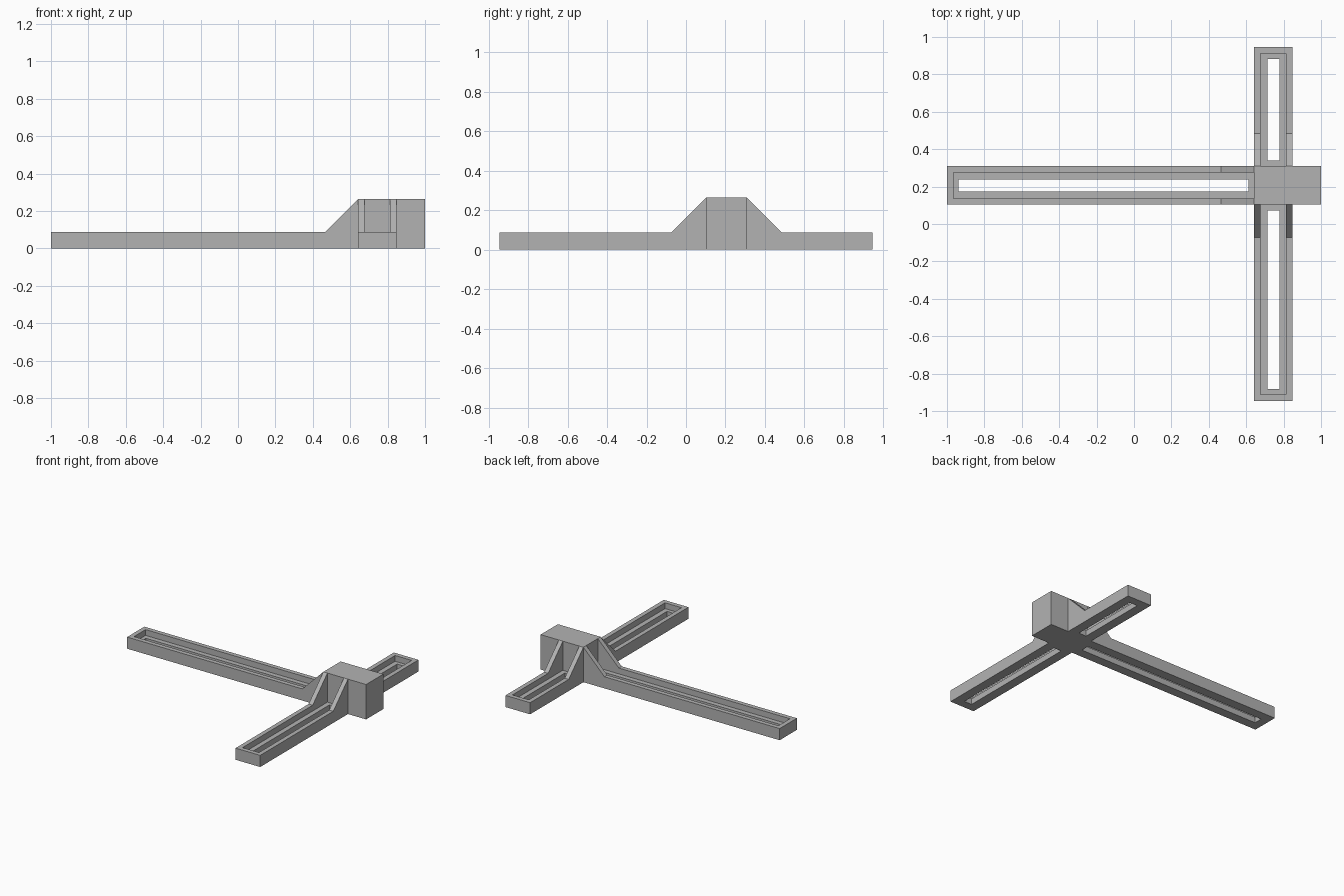
import bpy, bmesh
from math import radians
from mathutils import Matrix, Vector

cube = bpy.data.objects.get("Cube")
if cube:
    bpy.data.objects.remove(cube, do_unlink=True)

grey = bpy.data.materials.new("plain grey")
grey.use_nodes = True
COLOUR = (0.45, 0.45, 0.45, 1)
grey.diffuse_color = COLOUR
grey.node_tree.nodes["Principled BSDF"].inputs["Base Color"].default_value = COLOUR

WIDTH, LOW, HIGH = 0.206, 0.088, 0.264    # arm width, arm height, hub height
RAMP, WALL, FLOOR = 0.176, 0.034, 0.044   # gusset run, rail thickness, ledge height
SLOT = 0.064                              # width of the through slot
HUB_X, HUB_Y = 0.642, 0.103               # hub corner


def prism(name, profile, width, matrix=Matrix()):
    """Extrude an (along, up) profile symmetrically across the width."""
    bm = bmesh.new()
    face = bm.faces.new([bm.verts.new((a, -width / 2, z)) for a, z in profile])
    ext = bmesh.ops.extrude_face_region(bm, geom=[face])
    verts = [v for v in ext["geom"] if isinstance(v, bmesh.types.BMVert)]
    bmesh.ops.translate(bm, verts=verts, vec=(0, width, 0))
    bmesh.ops.recalc_face_normals(bm, faces=bm.faces)
    mesh = bpy.data.meshes.new(name)
    bm.to_mesh(mesh)
    bm.free()
    mesh.materials.append(grey)
    obj = bpy.data.objects.new(name, mesh)
    obj.matrix_world = matrix
    bpy.context.collection.objects.link(obj)
    return obj


def rect(a0, a1, z0, z1):
    return [(a0, z0), (a1, z0), (a1, z1), (a0, z1)]


def combine(target, tool, operation):
    """Apply a boolean and discard the tool."""
    tool.hide_render = True
    mod = target.modifiers.new("boolean", "BOOLEAN")
    mod.operation, mod.solver, mod.object = operation, "EXACT", tool
    bpy.context.view_layer.objects.active = target
    bpy.ops.object.modifier_apply(modifier=mod.name)
    bpy.data.objects.remove(tool, do_unlink=True)


def slotted_arm(name, length, origin, angle):
    """Arm running outward from the hub, with gussets, a channel and a slot."""
    m = Matrix.Translation(Vector(origin)) @ Matrix.Rotation(radians(angle), 4, "Z")
    inside = -0.05
    profile = [(inside, 0), (length, 0), (length, LOW), (RAMP, LOW), (0, HIGH), (inside, HIGH)]
    arm = prism(name, profile, WIDTH, m)
    channel = prism("channel_cutter", rect(0, length - WALL, FLOOR, 1), WIDTH - 2 * WALL, m)
    combine(arm, channel, "DIFFERENCE")
    slot = prism("slot_cutter", rect(0.03, length - 0.063, -1, 1), SLOT, m)
    combine(arm, slot, "DIFFERENCE")
    return arm


# Hub block, lengthened to the left side
mid_x, mid_y = HUB_X + WIDTH / 2, HUB_Y + WIDTH / 2
stand = prism("slotted_stand", rect(HUB_X, 1, 0, HIGH), WIDTH, Matrix.Translation((0, mid_y, 0)))

# Three arms merged into the hub
arms = [
    slotted_arm("long_arm", 1 + HUB_X, (HUB_X, mid_y, 0), 180),
    slotted_arm("front_arm", HUB_Y + 0.946, (mid_x, HUB_Y, 0), -90),
    slotted_arm("back_arm", 0.946 - HUB_Y - WIDTH, (mid_x, HUB_Y + WIDTH, 0), 90),
]
for arm in arms:
    combine(stand, arm, "UNION")
